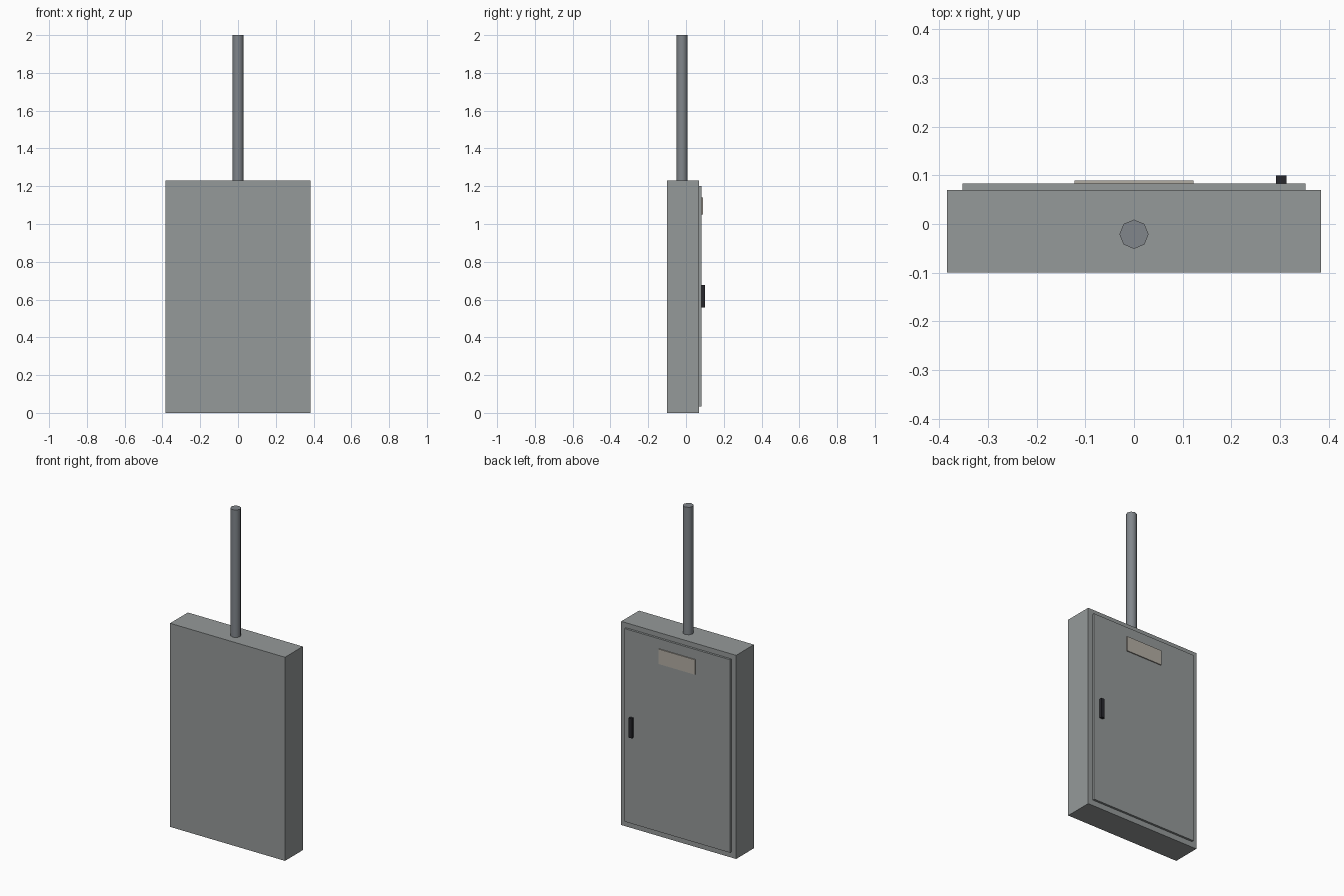
import bpy

if "Cube" in bpy.data.objects:
    bpy.data.objects.remove(bpy.data.objects["Cube"])


def material(name, rgb):
    m = bpy.data.materials.new(name)
    m.diffuse_color = (*rgb, 1)
    m.use_nodes = True
    m.node_tree.nodes["Principled BSDF"].inputs["Base Color"].default_value = m.diffuse_color
    return m


def box(name, x, y, z, mat):
    """Box from (min, max) pairs along each axis."""
    spans = (x, y, z)
    bpy.ops.mesh.primitive_cube_add(size=1, location=[(a + b) / 2 for a, b in spans])
    ob = bpy.context.object
    ob.name = name
    ob.scale = [b - a for a, b in spans]
    bpy.ops.object.transform_apply(location=False, rotation=False, scale=True)
    ob.data.materials.append(mat)
    return ob


steel = material("painted_steel", (0.30, 0.32, 0.32))
pipe_grey = material("pipe_grey", (0.22, 0.24, 0.26))
black = material("black_plastic", (0.02, 0.02, 0.025))
beige = material("plate_beige", (0.45, 0.42, 0.37))

# Cabinet body, with a raised door on the back (+y) face
box("cabinet", (-0.384, 0.384), (-0.10, 0.07), (0, 1.23), steel)
box("door", (-0.353, 0.353), (0.07, 0.083), (0.034, 1.20), steel)

# Door fittings
box("label_plate", (-0.122, 0.122), (0.083, 0.089), (1.05, 1.14), beige)
box("handle", (0.292, 0.314), (0.083, 0.10), (0.558, 0.677), black)

# Eight-sided conduit rising from the top
bpy.ops.mesh.primitive_cylinder_add(vertices=8, radius=0.03, depth=0.77,
                                    location=(0, -0.021, 1.615))
conduit = bpy.context.object
conduit.name = "conduit_pipe"
conduit.data.materials.append(pipe_grey)
bpy.ops.object.shade_smooth_by_angle(angle=0.9)
